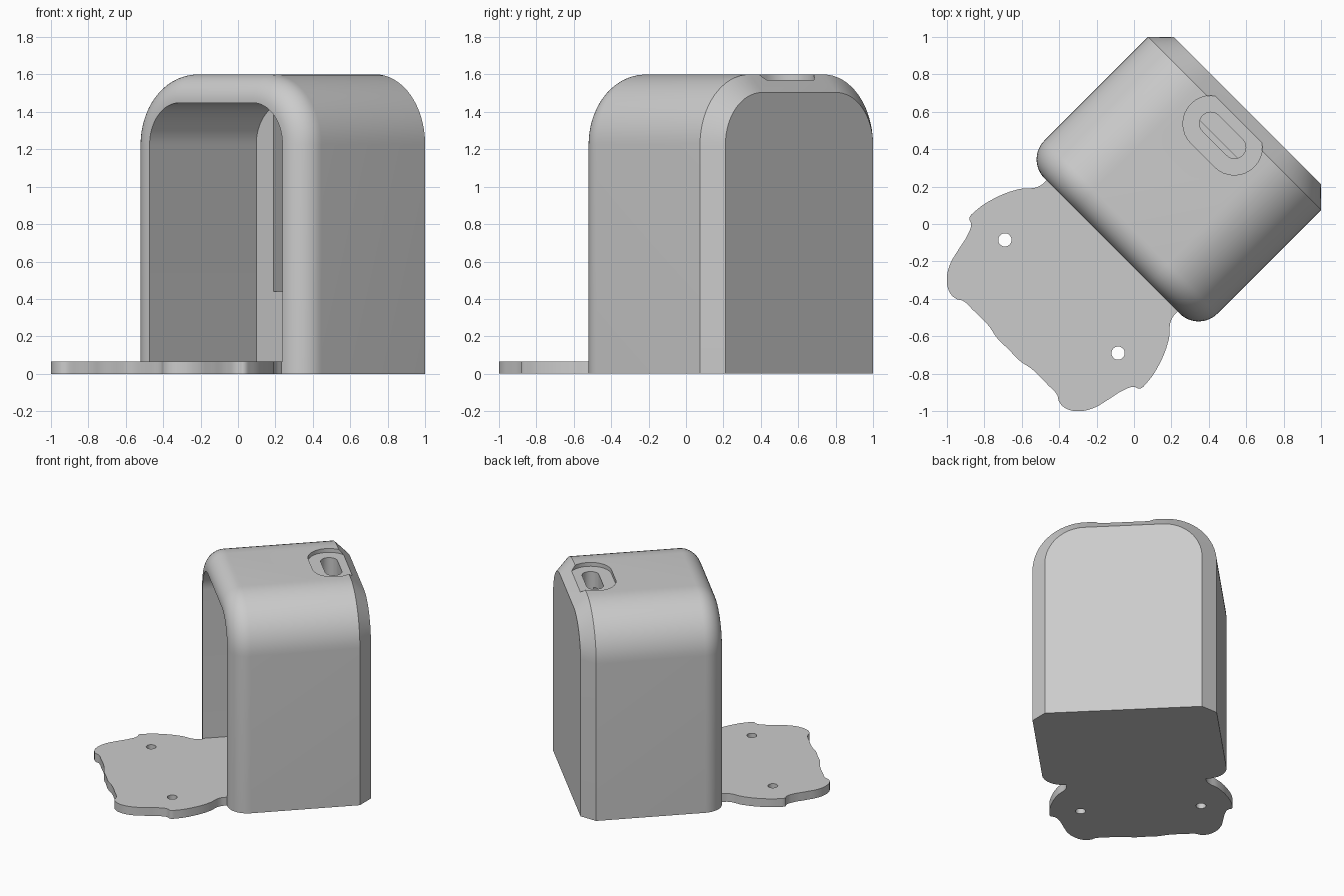
import bpy, bmesh
from math import sin, cos, pi, radians, sqrt

cube = bpy.data.objects.get("Cube")
if cube:
    bpy.data.objects.remove(cube)

grey = bpy.data.materials.new("plain grey")
grey.use_nodes = True
colour = (0.6, 0.6, 0.6, 1)
grey.diffuse_color = colour
grey.node_tree.nodes["Principled BSDF"].inputs["Base Color"].default_value = colour

HALF, TOP, ROUND = 0.654, 1.6, 0.375      # arch half width, height, corner radius
FRONT, BACK = -0.166, 0.856
FILLET, CHAMFER, WALL = 0.143, 0.096, 0.152
FLOOR = 0.065
TURN = radians(-45)


def arch(inset, y, bottom=0.0, steps=16):
    """Round-topped doorway outline, shrunk by inset, standing at depth y."""
    w, r = HALF - inset, ROUND - inset
    cx, cz = w - r, TOP - inset - r
    ring = [(w, y, bottom)]
    for side, start in ((1, 0), (-1, pi / 2)):
        for i in range(steps + 1):
            a = start + pi / 2 * i / steps
            ring.append((side * cx + r * cos(a), y, cz + r * sin(a)))
    return ring + [(-w, y, bottom)]


def stadium(radius, half, y, z, steps=16):
    """Long rounded outline lying flat at height z."""
    ring = []
    for side, start in ((1, -pi / 2), (-1, pi / 2)):
        for i in range(steps + 1):
            a = start + pi * i / steps
            ring.append((side * half + radius * cos(a), y + radius * sin(a), z))
    return ring


def loft(name, rings):
    """Closed solid through a row of matching outlines."""
    bm = bmesh.new()
    rows = [[bm.verts.new(p) for p in ring] for ring in rings]
    n = len(rows[0])
    for a, b in zip(rows, rows[1:]):
        for i in range(n):
            j = (i + 1) % n
            bm.faces.new((a[i], a[j], b[j], b[i]))
    bm.faces.new(rows[0])
    bm.faces.new(rows[-1])
    bmesh.ops.recalc_face_normals(bm, faces=bm.faces)
    mesh = bpy.data.meshes.new(name)
    bm.to_mesh(mesh)
    bm.free()
    mesh.materials.append(grey)
    ob = bpy.data.objects.new(name, mesh)
    bpy.context.collection.objects.link(ob)
    return ob


def select(ob):
    bpy.ops.object.select_all(action='DESELECT')
    ob.select_set(True)
    bpy.context.view_layer.objects.active = ob


def cut(target, cutter):
    mod = target.modifiers.new("cut", 'BOOLEAN')
    mod.operation, mod.solver, mod.object = 'DIFFERENCE', 'EXACT', cutter
    select(target)
    bpy.ops.object.modifier_apply(modifier=mod.name)
    bpy.data.objects.remove(cutter)


# Housing: chamfered back, straight sides, rounded front rim
rings = [arch(CHAMFER, BACK), arch(0, BACK - CHAMFER)]
for i in range(13):
    a = pi / 2 * i / 12
    rings.append(arch(FILLET * (1 - cos(a)), FRONT + FILLET * (1 - sin(a))))
housing = loft("housing", rings)

# Open cavity, back-wall recess, and the stepped slot in the top
cut(housing, loft("cavity_cutter", [arch(WALL, FRONT - 0.2, FLOOR), arch(WALL, 0.64, FLOOR)]))
recess = [[(-0.37, y, 0.44), (0.37, y, 0.44), (0.37, y, 1.4), (-0.37, y, 1.4)] for y in (0.5, 0.74)]
cut(housing, loft("recess_cutter", recess))
cut(housing, loft("slot_rim_cutter", [stadium(0.15, 0.088, 0.67, z) for z in (1.57, 1.7)]))
cut(housing, loft("slot_cutter", [stadium(0.06, 0.09, 0.67, z) for z in (1.3, 1.7)]))
housing.rotation_euler.z = TURN
select(housing)
bpy.ops.object.transform_apply(location=False, rotation=True, scale=False)
bpy.ops.object.shade_smooth_by_angle(angle=radians(30))

# Wavy base plate: half the outline, mirrored across the diagonal
neck = 0.495
half = [((FRONT - neck) / sqrt(2), (FRONT + neck) / sqrt(2)),
        (-0.51, 0.2), (-0.62, 0.185), (-0.75, 0.135), (-0.85, 0.067), (-0.88, 0.03),
        (-0.87, 0.0), (-0.89, -0.06), (-0.94, -0.14), (-0.985, -0.22), (-1.0, -0.3),
        (-0.985, -0.365), (-0.95, -0.4), (-0.915, -0.41), (-0.86, -0.46),
        (-0.78, -0.54), (-0.727, -0.615)]
outline = half + [(-0.67, -0.67)] + [(y, x) for x, y in reversed(half)]

curve = bpy.data.curves.new("base_plate", 'CURVE')
curve.dimensions, curve.fill_mode = '2D', 'BOTH'
curve.extrude, curve.resolution_u = FLOOR / 2, 6


def add_loop(points, corners=()):
    spline = curve.splines.new('BEZIER')
    spline.bezier_points.add(len(points) - 1)
    spline.use_cyclic_u = True
    for i, (bp, (x, y)) in enumerate(zip(spline.bezier_points, points)):
        bp.co = (x, y, 0)
        kind = 'VECTOR' if i in corners else 'AUTO'
        bp.handle_left_type = bp.handle_right_type = kind


add_loop(outline, (0, len(outline) - 1))
# Two screw holes
for hx, hy in ((-0.69, -0.085), (-0.085, -0.69)):
    add_loop([(hx + 0.035 * cos(pi * k / 4), hy + 0.035 * sin(pi * k / 4)) for k in range(8)])

plate = bpy.data.objects.new("base_plate", curve)
bpy.context.collection.objects.link(plate)
plate.location.z = FLOOR / 2
curve.materials.append(grey)
select(plate)
bpy.ops.object.convert(target='MESH')
plate = bpy.context.view_layer.objects.active
bm = bmesh.new()
bm.from_mesh(plate.data)
bmesh.ops.remove_doubles(bm, verts=bm.verts, dist=0.0002)
bmesh.ops.recalc_face_normals(bm, faces=bm.faces)
bm.to_mesh(plate.data)
bm.free()
bpy.ops.object.shade_smooth_by_angle(angle=radians(30))
